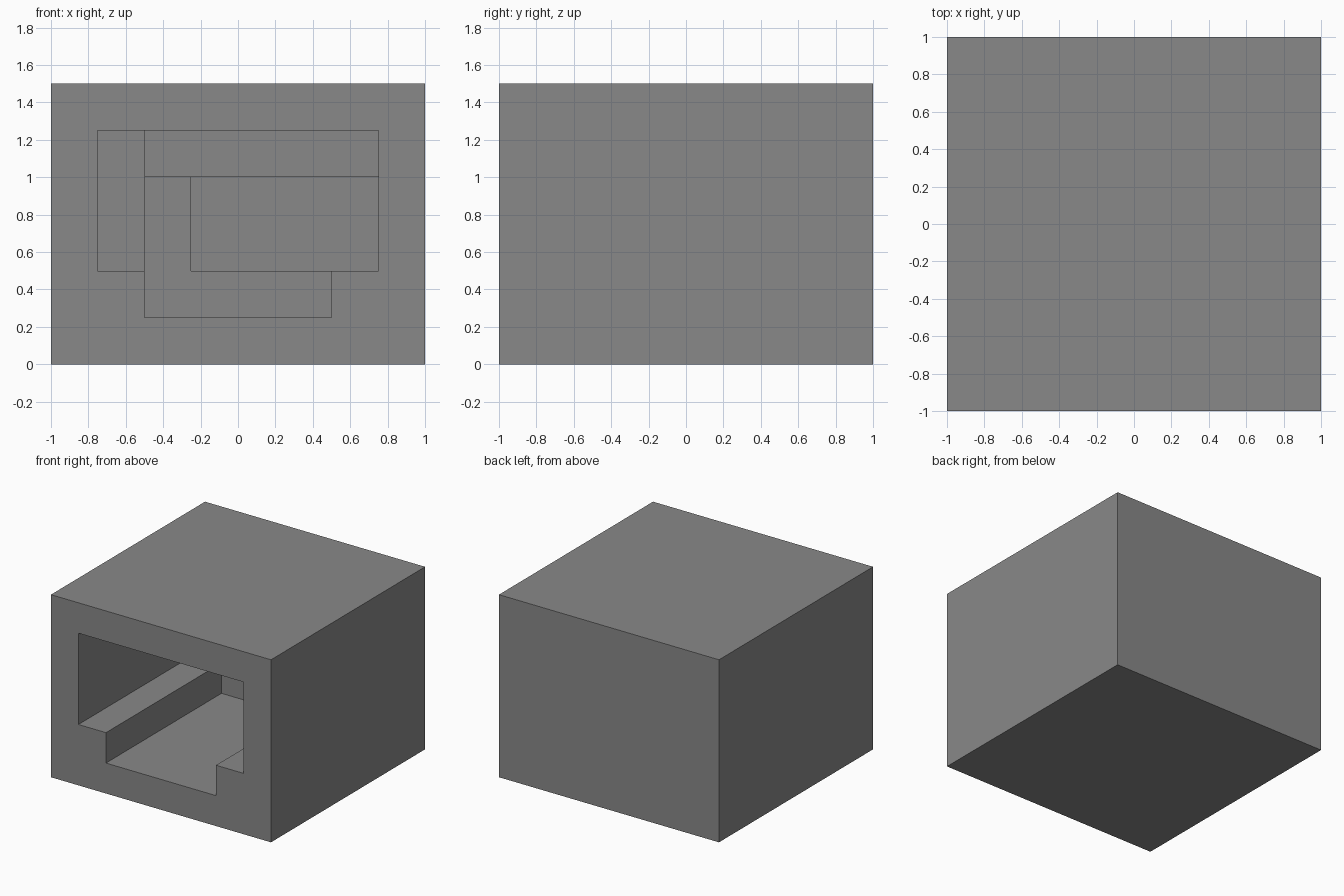
import bpy
import bmesh
from mathutils import Matrix, Vector

default = bpy.data.objects.get("Cube")
if default:
    bpy.data.objects.remove(default, do_unlink=True)

# Plain grey for the whole block
grey = bpy.data.materials.new("mid_grey")
grey.use_nodes = True
colour = (0.25, 0.25, 0.25, 1.0)
grey.diffuse_color = colour
grey.node_tree.nodes["Principled BSDF"].inputs["Base Color"].default_value = colour


def box(name, low, high):
    """Axis-aligned box between two corners."""
    low, high = Vector(low), Vector(high)
    bm = bmesh.new()
    matrix = Matrix.Translation((low + high) / 2) @ Matrix.Diagonal((high - low).to_4d())
    bmesh.ops.create_cube(bm, size=1, matrix=matrix)
    mesh = bpy.data.meshes.new(name)
    bm.to_mesh(mesh)
    bm.free()
    mesh.materials.append(grey)
    obj = bpy.data.objects.new(name, mesh)
    bpy.context.collection.objects.link(obj)
    return obj


FRONT = -1.0
housing = box("socket_housing", (-1, FRONT, 0), (1, 1, 1.5))

# Stepped cavity: name, x range, z range, depth behind the front
recesses = [
    ("upper_recess", (-0.75, 0.75), (0.5, 1.25), 1.0),
    ("middle_recess", (-0.75, 0.75), (0.5, 1.0), 1.5),
    ("lower_channel", (-0.5, 0.5), (0.25, 1.0), 1.5),
    ("side_slot", (-0.75, -0.5), (0.5, 1.25), 1.75),
    ("rear_pocket", (-0.25, 0.75), (0.5, 1.0), 1.75),
]
for name, xs, zs, depth in recesses:
    cutter = box(name + "_cutter", (xs[0], FRONT - 0.2, zs[0]), (xs[1], FRONT + depth, zs[1]))
    cutter.hide_render = True
    cutter.display_type = 'WIRE'
    cutter.hide_set(True)
    cut = housing.modifiers.new(name, 'BOOLEAN')
    cut.operation = 'DIFFERENCE'
    cut.solver = 'EXACT'
    cut.object = cutter
